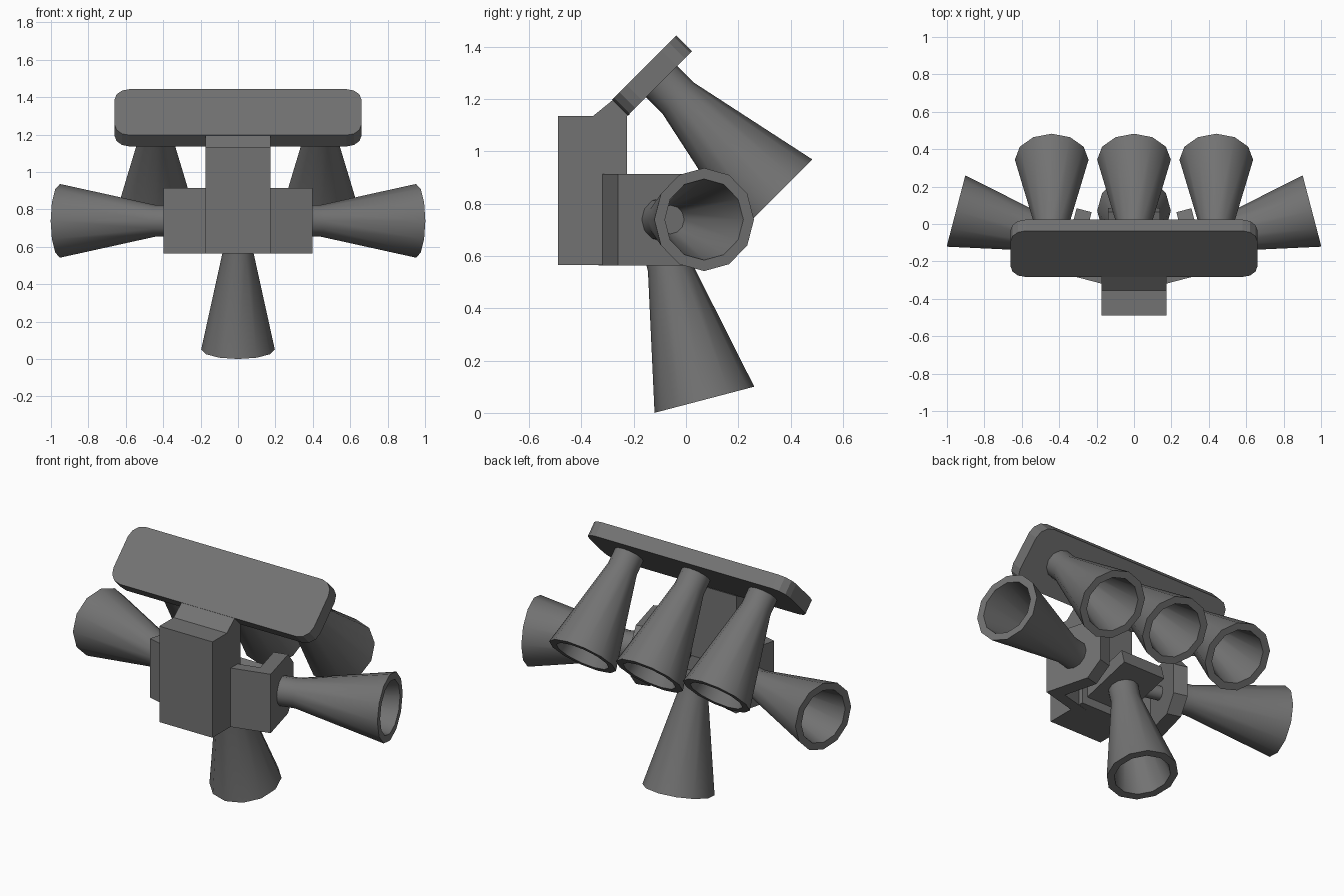
import bpy, bmesh, math
from mathutils import Vector as V

if "Cube" in bpy.data.objects:
    bpy.data.objects.remove(bpy.data.objects["Cube"])

grey = bpy.data.materials.new("dark_grey_metal")
grey.diffuse_color = (0.17, 0.17, 0.17, 1)
grey.use_nodes = True
grey.node_tree.nodes["Principled BSDF"].inputs["Base Color"].default_value = grey.diffuse_color

C, S = math.cos(math.radians(14.7)), math.sin(math.radians(14.7))
H = math.sqrt(0.5)


def finish(bm, name, smooth=False):
    bmesh.ops.recalc_face_normals(bm, faces=bm.faces)
    me = bpy.data.meshes.new(name)
    bm.to_mesh(me)
    bm.free()
    me.materials.append(grey)
    ob = bpy.data.objects.new(name, me)
    bpy.context.collection.objects.link(ob)
    if smooth:
        bpy.ops.object.select_all(action='DESELECT')
        ob.select_set(True)
        bpy.context.view_layer.objects.active = ob
        bpy.ops.object.shade_smooth_by_angle(angle=math.radians(35))
    return ob


def prism(name, pts, origin, u, v, sweep):
    """Extrude a 2D outline, given in axes u and v, along sweep."""
    o, u, v, sweep = V(origin), V(u), V(v), V(sweep)
    bm = bmesh.new()
    a = [bm.verts.new(o + u * p + v * q) for p, q in pts]
    b = [bm.verts.new(w.co + sweep) for w in a]
    bm.faces.new(a)
    bm.faces.new(b)
    n = len(a)
    for i in range(n):
        bm.faces.new((a[i], a[(i + 1) % n], b[(i + 1) % n], b[i]))
    return finish(bm, name)


def revolve(name, profile, base, axis, ref, sides=12):
    """Revolve (radius, distance) points about an axis, capping both ends."""
    base, axis, u = V(base), V(axis), V(ref)
    v = axis.cross(u)
    bm = bmesh.new()
    rings = []
    for r, d in profile:
        rings.append([bm.verts.new(base + axis * d + (u * math.cos(t) + v * math.sin(t)) * r)
                      for t in (2 * math.pi * i / sides for i in range(sides))])
    for a, b in zip(rings, rings[1:]):
        for i in range(sides):
            j = (i + 1) % sides
            bm.faces.new((a[i], a[j], b[j], b[i]))
    bm.faces.new(rings[0])
    bm.faces.new(rings[-1])
    return finish(bm, name, True)


def rounded(hx, hy, r, seg):
    """Rounded rectangle outline."""
    pts = []
    for k, (sx, sy) in enumerate(((1, 1), (-1, 1), (-1, -1), (1, -1))):
        for i in range(seg + 1):
            t = math.pi / 2 * (k + i / seg)
            pts.append((sx * (hx - r) + r * math.cos(t), sy * (hy - r) + r * math.sin(t)))
    return pts


# hollow bell nozzle: throat, cone, rim, inner cone
BELL = [(0.084, -0.01), (0.084, 0.09), (0.197, 0.62), (0.155, 0.62), (0.055, 0.11)]

# tilted top plate
prism("top_plate", rounded(0.66, 0.174, 0.08, 3), (0, -0.16, 1.32),
      (1, 0, 0), (0, H, H), (0, 0.085 * H, -0.085 * H))

# upright bracket with sloped neck under the plate
prism("upright_bracket",
      [(-0.49, 0.565), (-0.49, 1.135), (-0.355, 1.135), (-0.275, 1.2),
       (-0.215, 1.14), (-0.225, 1.135), (-0.225, 0.565)],
      (-0.175, 0, 0), (0, 1, 0), (0, 0, 1), (0.35, 0, 0))

# three nozzles under the top plate
for i, x in enumerate((-0.44, 0, 0.44)):
    revolve(f"top_nozzle_{i + 1}", BELL, (x, -0.095, 1.268), (0, H, -H), (1, 0, 0))

# side mounts, feed pipes and nozzles
for s, side in ((1, "right"), (-1, "left")):
    axis = V((s * C, S, 0))
    back = V((-s * S, C, 0))
    centre = V((s * 0.352, -0.088, 0.739))
    prism(side + "_mount_plate",
          [(-0.178, -0.175), (0.093, -0.175), (0.178, -0.09),
           (0.178, 0.09), (0.093, 0.175), (-0.178, 0.175)],
          centre, back, (0, 0, 1), axis * -0.083)
    prism(side + "_mount_arm", [(0, -0.178), (0.29, -0.178), (0.29, -0.115), (0, -0.115)],
          centre - V((0, 0, 0.175)), -axis, back, (0, 0, 0.35))
    revolve(side + "_feed_pipe", [(0.04, 0.05), (0.04, 0.27)], centre, -axis, (0, 0, 1))
    revolve(side + "_nozzle", BELL, centre, axis, (0, 0, 1))

# lower mount plate and downward nozzle
down = V((0, S, -C))
low = V((0, -0.087, 0.65))
prism("lower_mount_plate", [(-0.178, -0.14), (0.178, -0.14), (0.178, 0.14), (-0.178, 0.14)],
      low, (0, C, S), (1, 0, 0), down * -0.085)
revolve("lower_nozzle", BELL, low, down, (1, 0, 0))
